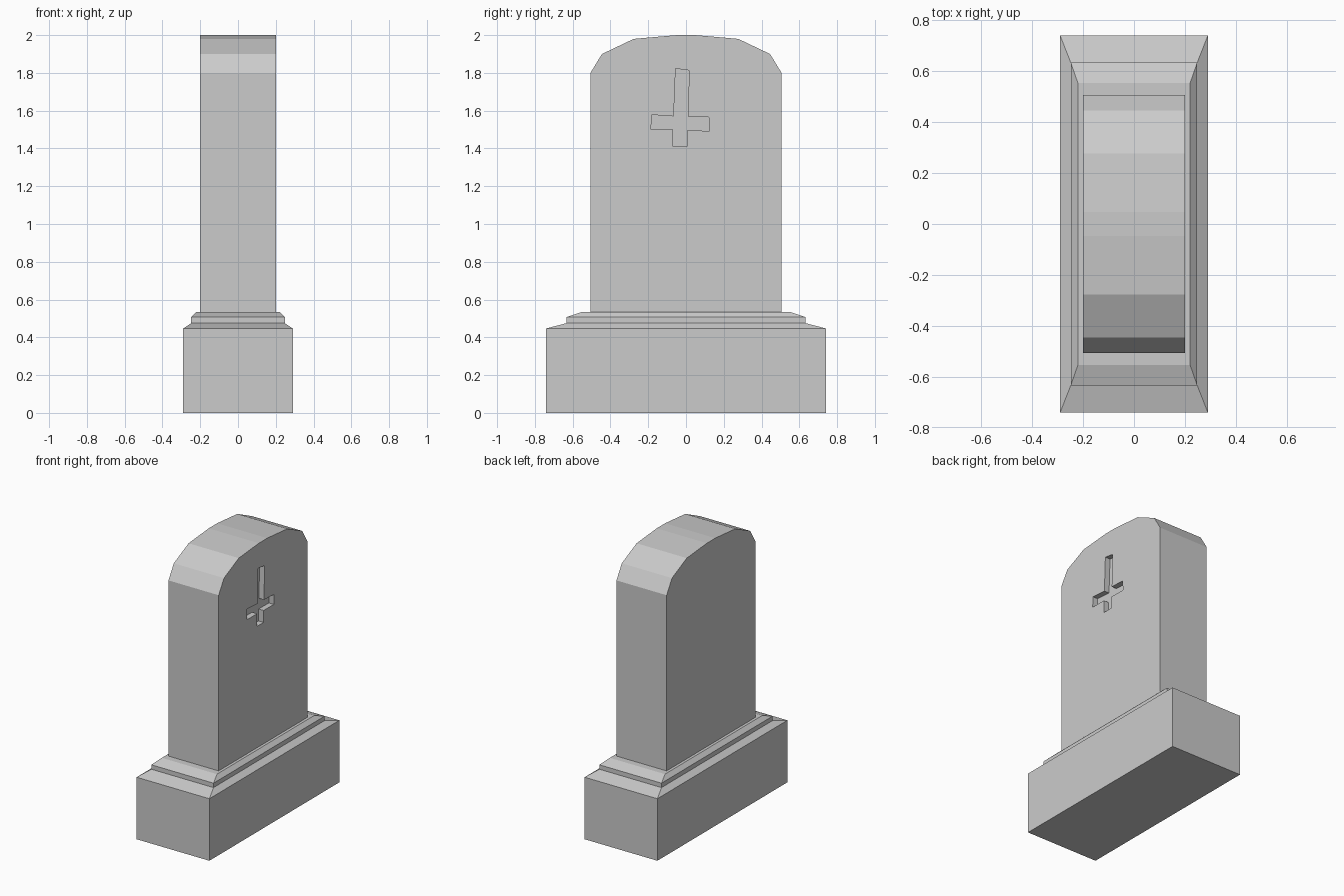
import bpy, bmesh

if "Cube" in bpy.data.objects:
    bpy.data.objects.remove(bpy.data.objects["Cube"])


def make_object(name, bm):
    bmesh.ops.recalc_face_normals(bm, faces=bm.faces)
    mesh = bpy.data.meshes.new(name)
    bm.to_mesh(mesh)
    bm.free()
    obj = bpy.data.objects.new(name, mesh)
    bpy.context.collection.objects.link(obj)
    return obj


def loft(name, rings):
    """Skin closed rings of equal length and cap both ends."""
    bm = bmesh.new()
    loops = [[bm.verts.new(p) for p in ring] for ring in rings]
    for a, b in zip(loops, loops[1:]):
        for i in range(len(a)):
            j = (i + 1) % len(a)
            bm.faces.new((a[i], a[j], b[j], b[i]))
    bm.faces.new(loops[0])
    bm.faces.new(loops[-1])
    return make_object(name, bm)


def rectangle(hx, hy, z):
    return [(-hx, -hy, z), (hx, -hy, z), (hx, hy, z), (-hx, hy, z)]


def extrude_x(name, outline, x0, x1):
    return loft(name, [[(x, y, z) for y, z in outline] for x in (x0, x1)])


# Stepped plinth: half width, half length, height
steps = [(0.29, 0.74, 0), (0.29, 0.74, 0.447), (0.248, 0.633, 0.475),
         (0.248, 0.633, 0.507), (0.22, 0.553, 0.534)]
loft("plinth", [rectangle(*s) for s in steps])

# Upright slab with faceted arched top, mirrored in y
half = [(0.506, 0.534), (0.506, 1.80), (0.445, 1.90), (0.277, 1.98), (0.048, 2.0)]
outline = half + [(-y, z) for y, z in reversed(half)]
slab = extrude_x("slab", outline, -0.2, 0.2)

# Slightly uneven carved cross, sunk into the +x face only
cross = [(-0.055, 1.823), (0.017, 1.813), (0.010, 1.570), (0.122, 1.565),
         (0.124, 1.493), (0.005, 1.495), (0.005, 1.409), (-0.069, 1.409),
         (-0.069, 1.500), (-0.185, 1.500), (-0.182, 1.578), (-0.065, 1.570)]
cutter = extrude_x("cross_cutter", cross, 0.16, 0.3)
cutter.hide_render = True
cutter.hide_viewport = True
carve = slab.modifiers.new("carved_cross", 'BOOLEAN')
carve.operation = 'DIFFERENCE'
carve.solver = 'EXACT'
carve.object = cutter
